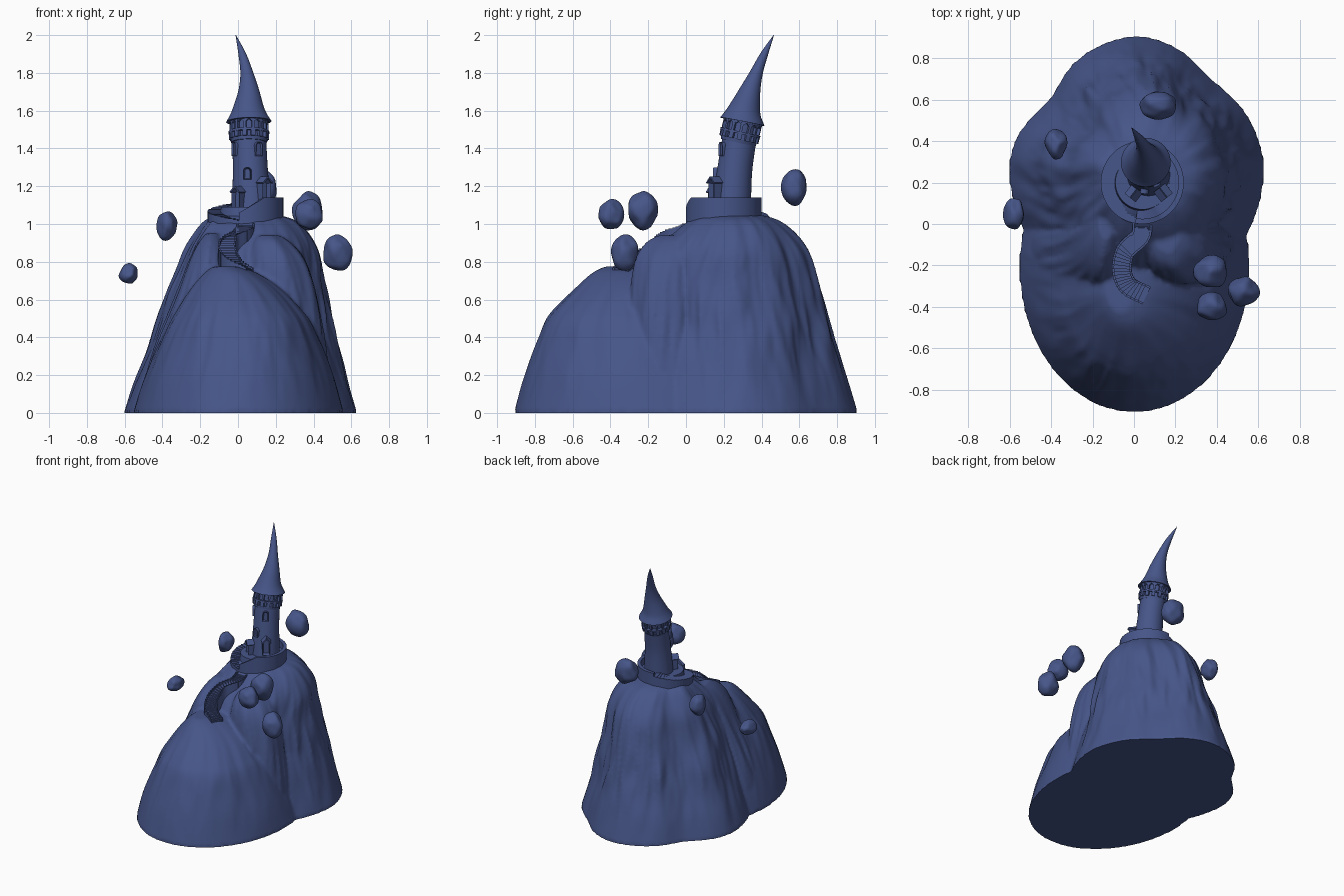
import bpy, bmesh, math, random
from math import sin, cos, pi, radians
from mathutils import Vector, Matrix, noise

random.seed(4)
old = bpy.data.objects.get("Cube")
if old:
    bpy.data.objects.remove(old)

BLUE = (0.062, 0.092, 0.25, 1)
mat = bpy.data.materials.new("slate_blue")
mat.use_nodes = True
mat.diffuse_color = BLUE
bsdf = mat.node_tree.nodes["Principled BSDF"]
bsdf.inputs["Base Color"].default_value = BLUE
bsdf.inputs["Roughness"].default_value = 0.8


def smooth(me, angle):
    for p in me.polygons:
        p.use_smooth = True
    me.set_sharp_from_angle(angle=radians(angle))


def finish(name, bm, angle=35):
    bmesh.ops.recalc_face_normals(bm, faces=bm.faces[:])
    me = bpy.data.meshes.new(name)
    bm.to_mesh(me)
    bm.free()
    me.materials.append(mat)
    smooth(me, angle)
    ob = bpy.data.objects.new(name, me)
    bpy.context.collection.objects.link(ob)
    return ob


def spline(rows, n):
    """Smoothly resample a list of equal-length tuples."""
    out = []
    for i in range(len(rows) - 1):
        a, b = rows[max(i - 1, 0)], rows[i]
        c, d = rows[i + 1], rows[min(i + 2, len(rows) - 1)]
        for k in range(n):
            t = k / n
            out.append(tuple(
                q + 0.5 * t * (r - p + t * (2*p - 5*q + 4*r - s + t * (3*(q - r) + s - p)))
                for p, q, r, s in zip(a, b, c, d)))
    return out + [rows[-1]]


def skin(bm, rings):
    """Join rings of points into a capped skin."""
    loops = [[bm.verts.new(p) for p in ring] for ring in rings]
    n = len(loops[0])
    for lo, hi in zip(loops, loops[1:]):
        for i in range(n):
            j = (i + 1) % n
            bm.faces.new((lo[i], lo[j], hi[j], hi[i]))
    bm.faces.new(loops[0][::-1])
    bm.faces.new(loops[-1])


def box(bm, m, size):
    bmesh.ops.create_cube(bm, size=1, matrix=m @ Matrix.Diagonal((*size, 1)))


def drum(bm, m, z0, z1, r0, r1, n=32):
    bmesh.ops.create_cone(bm, cap_ends=True, segments=n, radius1=r0, radius2=r1,
                          depth=z1 - z0, matrix=m @ Matrix.Translation((0, 0, (z0 + z1) / 2)))


def spin(a, r, z):
    """Frame on a circle whose local x points outward."""
    return Matrix.Rotation(a, 4, 'Z') @ Matrix.Translation((r, 0, z))


# Mountain: each mass is a loft of (z, x0, x1, y0, y1) outlines with folds and (angle, depth) dents
def mass(bm, levels, fold, seed, back_power=2, dents=()):
    rings = []
    for z, x0, x1, y0, y1 in spline(levels, 6):
        ring = []
        for i in range(120):
            a = 2 * pi * i / 120
            c, s = cos(a), sin(a)
            p = back_power if s > 0 else 2
            r = (abs(c) ** p + abs(s) ** p) ** (-1 / p)
            for at, depth in dents:
                r *= 1 - depth * math.exp(-((a - radians(at)) / .28) ** 2)
            f = Vector((c * 2.2 + seed, s * 2.2, z * 0.9))
            amp = fold * min(1, z * 2.2)
            r *= 1 + amp * (noise.noise(f) + 0.7 * noise.noise(f * 2.7) + 0.5 * noise.noise(f * 6))
            ring.append(((x0 + x1) / 2 + r * c * (x1 - x0) / 2,
                         (y0 + y1) / 2 + r * s * (y1 - y0) / 2, z))
        rings.append(ring)
    skin(bm, rings)


bm = bmesh.new()
# main hill
mass(bm, [(0, -.605, .63, -.37, .91), (.15, -.555, .585, -.34, .865), (.3, -.495, .54, -.32, .815),
          (.5, -.425, .49, -.29, .76), (.7, -.345, .445, -.25, .70), (.85, -.29, .42, -.16, .645),
          (.95, -.23, .37, -.07, .57), (1.02, -.17, .30, .02, .48), (1.05, -.1, .2, .08, .38)],
     .07, 0, 1.7, [(49, .05), (143, .09)])
# front lobe
mass(bm, [(0, -.555, .56, -.91, .5), (.2, -.49, .5, -.855, .4), (.45, -.38, .4, -.765, .25),
          (.55, -.32, .33, -.70, .15), (.66, -.25, .22, -.59, .05), (.74, -.18, .1, -.5, -.05),
          (.775, -.13, 0, -.43, -.18)], .04, 7)
# right knob
mass(bm, [(0, .1, .52, -.3, .1), (.3, .05, .47, -.31, .1), (.6, .03, .42, -.3, .1),
          (.8, .05, .36, -.27, .1), (.9, .07, .28, -.21, .1), (.94, .1, .22, -.14, .08)], .08, 13)
# left shoulder
mass(bm, [(0, -.54, 0, -.4, .1), (.3, -.46, 0, -.38, .1), (.6, -.34, 0, -.33, .1),
          (.8, -.26, -.05, -.26, .1), (.9, -.21, -.08, -.17, .1), (.95, -.17, -.1, -.08, .1)], .08, 21)
hill = finish("mountain", bm)
rm = hill.modifiers.new("fuse", 'REMESH')
rm.mode = 'VOXEL'
rm.voxel_size = 0.012
sm = hill.modifiers.new("soften", 'SMOOTH')
sm.factor, sm.iterations = 0.5, 4
dg = bpy.context.evaluated_depsgraph_get()
fused = bpy.data.meshes.new_from_object(hill.evaluated_get(dg))
hill.modifiers.clear()
hill.data = fused
for v in fused.vertices:
    if v.co.z < 0.012:
        v.co.z = 0
smooth(fused, 50)

# Floating rocks: centre and half size
ROCKS = [((-.375, .385, .99), (.055, .072, .082)), ((-.578, .05, .735), (.053, .078, .055)),
         ((.12, .575, 1.2), (.092, .07, .1)), ((.372, -.23, 1.07), (.085, .083, .1)),
         ((.375, -.4, 1.05), (.078, .07, .082)), ((.528, -.325, .845), (.078, .077, .097))]
for k, (centre, half) in enumerate(ROCKS):
    bm = bmesh.new()
    bmesh.ops.create_icosphere(bm, subdivisions=4, radius=1)
    cuts = [Vector([random.gauss(0, 1) for _ in range(3)]).normalized() for _ in range(16)]
    for v in bm.verts:
        d = v.co.normalized()
        r = min([1.05] + [.88 / max(d.dot(c), .01) for c in cuts])
        r *= 1 + 0.07 * noise.noise(d * 2.5 + Vector((k * 5, 0, 0)))
        v.co = Vector(centre) + Vector([r * a * b for a, b in zip(d, half)])
    for _ in range(3):
        bmesh.ops.smooth_vert(bm, verts=bm.verts[:], factor=0.5,
                              use_axis_x=True, use_axis_y=True, use_axis_z=True)
    finish(f"floating_rock_{k + 1}", bm, 60)

# Terrace under the tower, with a walk and parapet that rise from the front to the right
HUB = Matrix.Translation((.04, .2, 0))
bm = bmesh.new()
drum(bm, HUB, .94, 1.09, .15, .13, 48)
finish("terrace", bm)
bm = bmesh.new()
rings = []
for i in range(41):
    a = -100 + 5 * i
    rise = .08 * min(1, max(0, (a + 100) / 40))
    rings.append([HUB @ spin(radians(a), r, z) @ Vector()
                  for r, z in ((.12, .97), (.2, .97), (.2, 1.06 + rise), (.175, 1.06 + rise),
                               (.175, 1.04 + rise * .6), (.12, 1.04 + rise * .6))])
skin(bm, rings)
finish("parapet", bm)

# Stairs: a winding flight, then a flight curling round the terrace
bm = bmesh.new()
path = spline([(.05, -.34, .75), (-.03, -.295, .805), (-.058, -.22, .86),
               (-.04, -.13, .915), (.03, -.06, .955), (.04, 0, .985)], 6)
for p, q in zip(path, path[1:]):
    heading = math.atan2(q[1] - p[1], q[0] - p[0])
    at = Matrix.Translation((p[0], p[1], p[2] - .04)) @ Matrix.Rotation(heading, 4, 'Z')
    box(bm, at, (.022, .085, .1))
    for side in (-1, 1):
        box(bm, at @ Matrix.Translation((0, side * .042, .008)), (.026, .01, .105))
finish("winding_stairs", bm)
bm = bmesh.new()
for i in range(24):
    t = i / 23
    box(bm, HUB @ spin(radians(-92 - 165 * t), .16, .97 + .1 * t), (.08, .022 + .006 * (i % 2), .09))
finish("terrace_stairs", bm)


# Leaning tower parts: rows of (x, y, z, radius)
def tube(name, rows, n=40):
    bm = bmesh.new()
    rings = []
    for i, (x, y, z, r) in enumerate(rows):
        a, b = rows[max(i - 1, 0)], rows[min(i + 1, len(rows) - 1)]
        q = Vector((0, 0, 1)).rotation_difference(Vector(b[:3]) - Vector(a[:3]))
        rings.append([Vector((x, y, z)) + q @ Vector((r * cos(2*pi*k/n), r * sin(2*pi*k/n), 0))
                      for k in range(n)])
    skin(bm, rings)
    return finish(name, bm)


SHAFT = [(.07, .235, 1.03, .107), (.069, .245, 1.15, .1), (.065, .26, 1.3, .092),
         (.058, .286, 1.47, .09)]
tube("tower_shaft", spline(SHAFT, 5))
tube("curved_roof", spline([(.057, .297, 1.542, .12), (.056, .309, 1.6, .088),
                            (.057, .338, 1.7, .057), (.046, .373, 1.8, .034),
                            (.022, .415, 1.9, .02), (-.012, .465, 2.0, .001)], 7))

# Gallery: corbels, floor, recessed core, pillars and arches
TOP = Matrix.Translation((.058, .28, 1.45)) @ Matrix.Rotation(radians(-13), 4, 'X')
bm = bmesh.new()
drum(bm, TOP, -.02, 0, .094, .098)
drum(bm, TOP, 0, .1, .086, .086)
drum(bm, TOP, .028, .04, .108, .108)
drum(bm, TOP, .09, .102, .105, .105)
for i in range(14):
    a = 2 * pi * i / 14
    box(bm, TOP @ spin(a, .093, .014), (.026, .024, .034))
    box(bm, TOP @ spin(a, .096, .065), (.016, .014, .055))
    for side in (-1, 1):
        tilt = Matrix.Rotation(side * .75, 4, 'X')
        box(bm, TOP @ spin(a + side * .1, .096, .085) @ tilt, (.014, .024, .009))
finish("gallery", bm)


# Openings on the shaft: arched frame with a recessed pane, or a gabled porch
def opening(name, angle, z, w, h, depth, gable=False):
    x, y, _, r = min(spline(SHAFT, 20), key=lambda s: abs(s[2] - z))
    m = Matrix.Translation((x, y, z)) @ spin(radians(angle), r - .015, 0)
    if gable:
        head = [(0, h)]
    else:
        head = [(w / 2 * cos(pi * i / 8), h - w / 2 + w / 2 * sin(pi * i / 8)) for i in range(1, 8)]
    prof = [(-w / 2, 0), (w / 2, 0), (w / 2, h - w / 2)] + head + [(-w / 2, h - w / 2)]
    bm = bmesh.new()
    skin(bm, [[m @ Vector((d, u, v)) for u, v in prof] for d in (0, depth + .015)])
    bm.faces.ensure_lookup_table()
    front = bm.faces[-1]
    bmesh.ops.recalc_face_normals(bm, faces=bm.faces[:])
    bmesh.ops.inset_region(bm, faces=[front], thickness=w * .18, depth=0)
    bmesh.ops.translate(bm, verts=front.verts[:], vec=m.to_3x3() @ Vector((-depth * .8, 0, 0)))
    if gable:
        for side in (-1, 1):
            roof = m @ Matrix.Translation((depth / 2 + .012, side * w * .29, h - w * .22))
            box(bm, roof @ Matrix.Rotation(-side * .79, 4, 'X'), (depth + .025, w * .85, .008))
    finish(name, bm)


opening("left_porch", -128, 1.08, .052, .115, .03, True)
opening("right_porch", -52, 1.12, .055, .125, .035, True)
opening("middle_window", -100, 1.235, .04, .065, .014)
opening("upper_left_window", -150, 1.36, .04, .075, .01)
opening("upper_right_window", -60, 1.36, .04, .075, .01)
